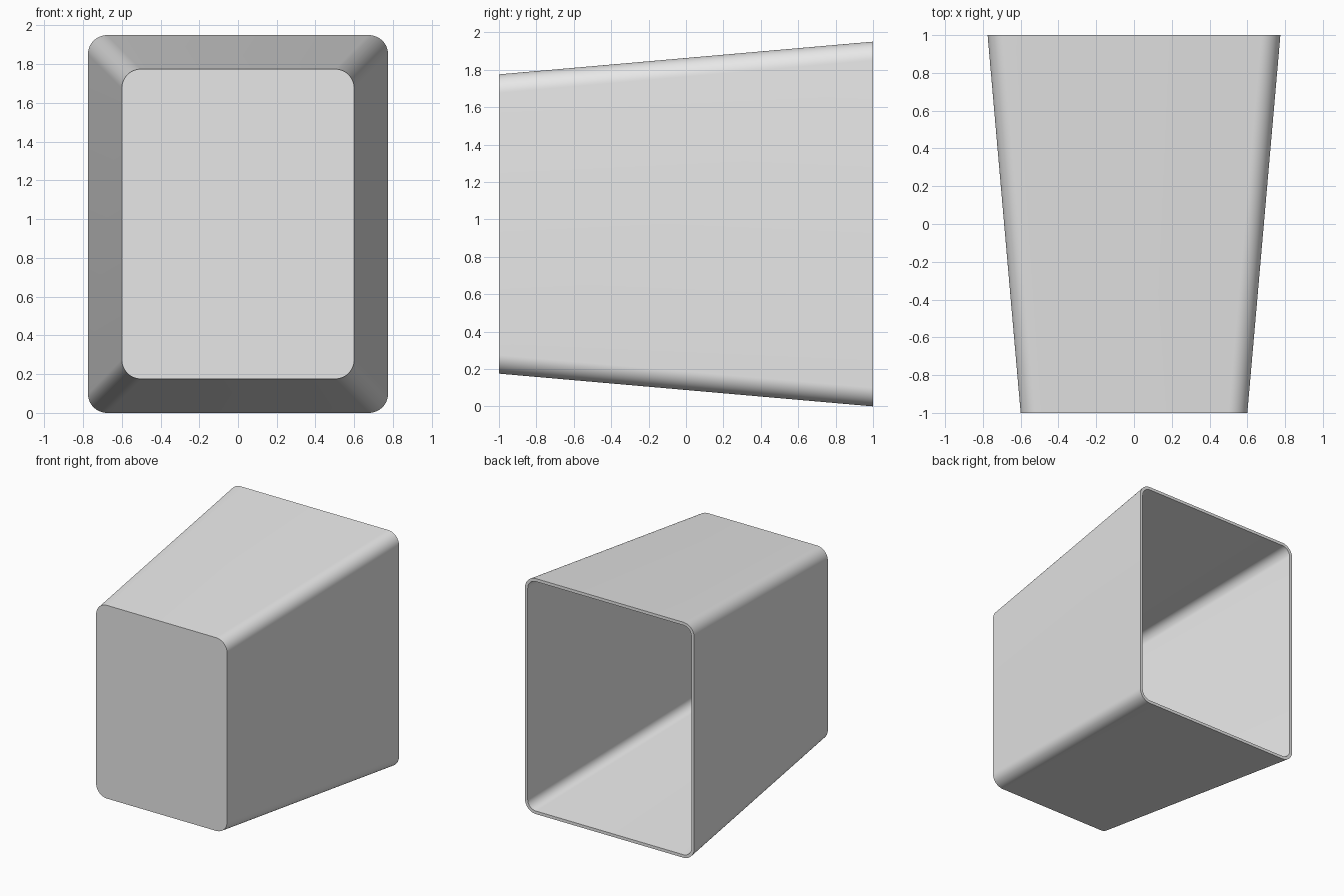
import bpy, bmesh
from math import pi, sin, cos

cube = bpy.data.objects.get("Cube")
if cube:
    bpy.data.objects.remove(cube, do_unlink=True)

MID_Z = 0.975
WALL = 0.025
STEPS = 12

grey = bpy.data.materials.new("plain grey")
grey.use_nodes = True
colour = (0.8, 0.8, 0.8, 1)
grey.diffuse_color = colour
grey.node_tree.nodes["Principled BSDF"].inputs["Base Color"].default_value = colour


def ring(bm, y, half_x, half_z, radius):
    """Rounded rectangle of vertices in the plane at depth y."""
    verts = []
    for i, (sx, sz) in enumerate([(1, 1), (-1, 1), (-1, -1), (1, -1)]):
        for k in range(STEPS + 1):
            a = (i + k / STEPS) * pi / 2
            verts.append(bm.verts.new((sx * (half_x - radius) + radius * cos(a), y,
                                       MID_Z + sz * (half_z - radius) + radius * sin(a))))
    return verts


def half_sizes(y, inset=0):
    """Half width and half height of the tapered body at depth y."""
    grow = 0.0875 * (y + 1)
    return 0.6 + grow - inset, 0.8 + grow - inset


# Tapered bin: closed small end, outer wall, rim, inner wall, inner floor
bm = bmesh.new()
floor_y = -1 + WALL
rings = [
    ring(bm, -1, *half_sizes(-1), 0.1),
    ring(bm, 1, *half_sizes(1), 0.1),
    ring(bm, 1, *half_sizes(1, WALL), 0.1 - WALL),
    ring(bm, floor_y, *half_sizes(floor_y, WALL), 0.1 - WALL),
]
for a, b in zip(rings, rings[1:]):
    for i in range(len(a)):
        j = (i + 1) % len(a)
        bm.faces.new((a[i], a[j], b[j], b[i]))
bm.faces.new(rings[0])
bm.faces.new(rings[-1])
bmesh.ops.recalc_face_normals(bm, faces=bm.faces)

mesh = bpy.data.meshes.new("tapered_bin")
bm.to_mesh(mesh)
bm.free()
mesh.materials.append(grey)
tapered_bin = bpy.data.objects.new("tapered_bin", mesh)
bpy.context.collection.objects.link(tapered_bin)

# Smooth corners, crisp rim and base
bpy.ops.object.select_all(action="DESELECT")
tapered_bin.select_set(True)
bpy.context.view_layer.objects.active = tapered_bin
bpy.ops.object.shade_smooth_by_angle(angle=pi / 6)
